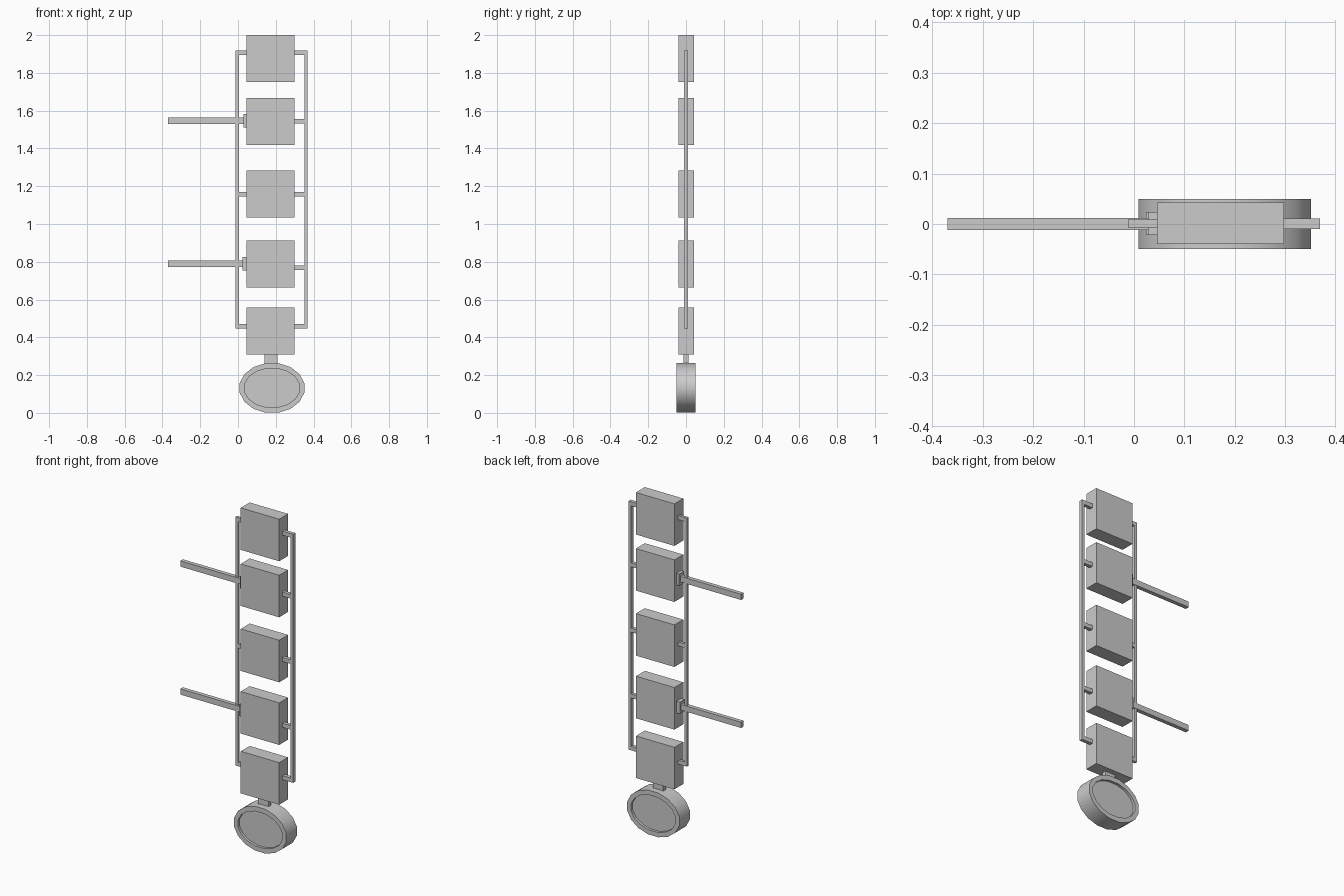
import bpy, bmesh
from math import sin, cos, pi

if "Cube" in bpy.data.objects:
    bpy.data.objects.remove(bpy.data.objects["Cube"])


def box(name, x, y, z):
    """Box from (min, max) ranges."""
    lo, hi = zip(x, y, z)
    bm = bmesh.new()
    bmesh.ops.create_cube(bm, size=1)
    for v in bm.verts:
        v.co = [(a + b) / 2 + c * (b - a) for a, b, c in zip(lo, hi, v.co)]
    return finish(name, bm)


def finish(name, bm):
    bmesh.ops.recalc_face_normals(bm, faces=bm.faces)
    me = bpy.data.meshes.new(name)
    bm.to_mesh(me)
    bm.free()
    ob = bpy.data.objects.new(name, me)
    bpy.context.collection.objects.link(ob)
    return ob


# stacked panels
for i, top in enumerate((2.0, 1.668, 1.283, 0.912, 0.558)):
    box(f"panel_{i + 1}", (0.046, 0.298), (-0.04, 0.043), (top - 0.249, top))

# side rails with brackets to the panels
box("left_rail", (-0.012, 0.004), (-0.007, 0.009), (0.446, 1.918))
box("right_rail", (0.352, 0.369), (-0.01, 0.011), (0.446, 1.918))
for z in (1.906, 1.158, 0.458):
    box("left_bracket", (0.002, 0.05), (-0.007, 0.009), (z - 0.012, z + 0.012))
for z in (1.906, 1.545, 1.158, 0.768, 0.458):
    box("right_bracket", (0.294, 0.354), (-0.01, 0.011), (z - 0.012, z + 0.012))

# side arms with mounting plates
for z, x in ((1.547, 0.028), (0.789, 0.024)):
    box("arm", (-0.37, x + 0.004), (-0.012, 0.012), (z - 0.017, z + 0.017))
    box("arm_mount", (x, 0.05), (-0.022, 0.024), (z - 0.035, z + 0.035))

# neck between lowest panel and disc
box("neck", (0.141, 0.209), (-0.012, 0.012), (0.24, 0.315))

# oval disc with a shallow recess on both faces
bm = bmesh.new()
N = 16
k = 1 / cos(pi / N)
profile = [(0.145, 0.103, -0.035), (0.145, 0.103, -0.05), (0.171, 0.131, -0.05),
           (0.171, 0.131, 0.05), (0.145, 0.103, 0.05), (0.145, 0.103, 0.035)]
rings = [[bm.verts.new((0.18 + a * k * cos((i + .5) * 2 * pi / N), y,
                        0.132 + b * k * sin((i + .5) * 2 * pi / N)))
          for i in range(N)] for a, b, y in profile]
for r, s in zip(rings, rings[1:]):
    for i in range(N):
        j = (i + 1) % N
        bm.faces.new((r[i], r[j], s[j], s[i]))
bm.faces.new(rings[0])
bm.faces.new(rings[-1])
disc = finish("oval_disc", bm)
bpy.context.view_layer.objects.active = disc
disc.select_set(True)
bpy.ops.object.shade_smooth_by_angle(angle=0.7)
